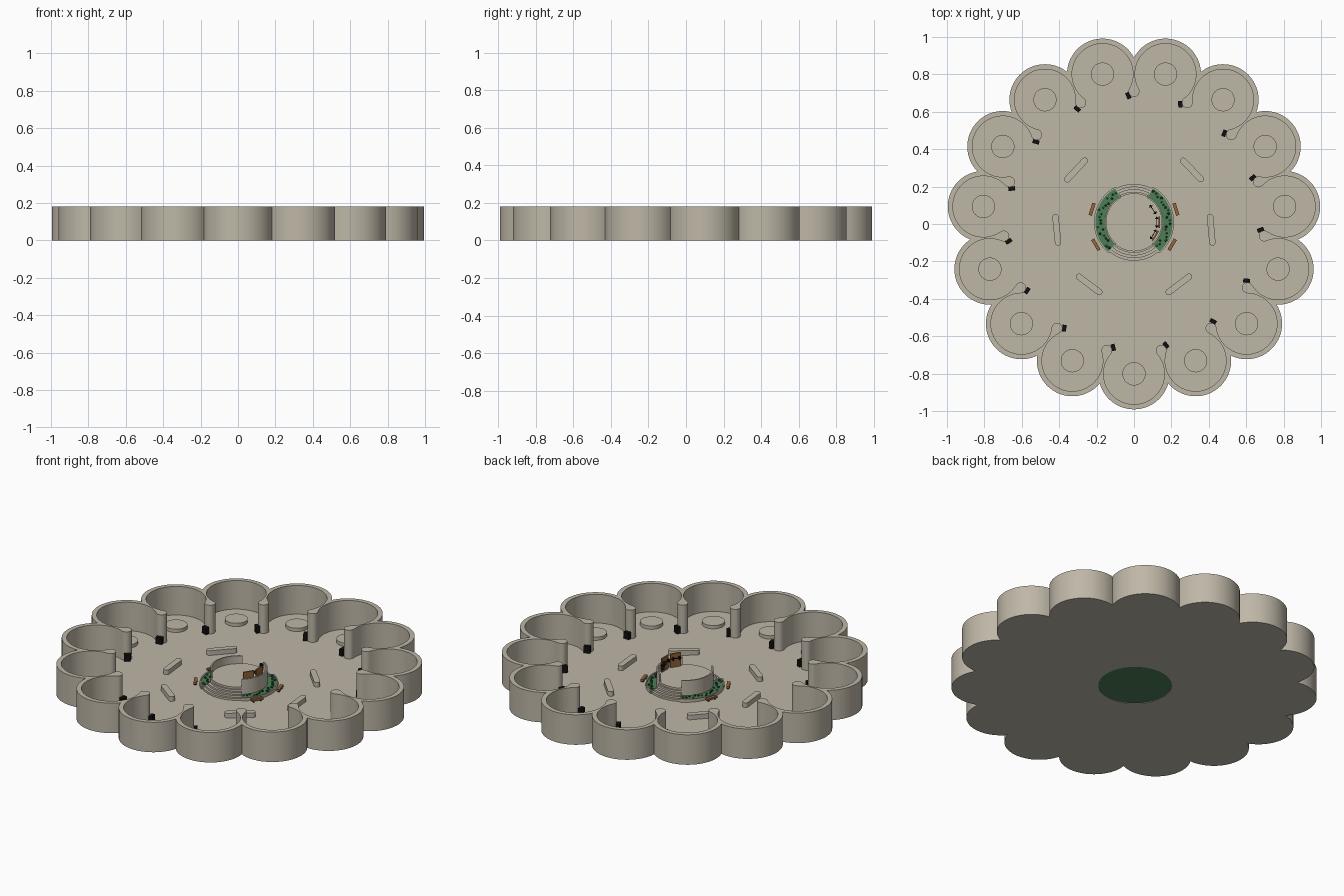
import bpy, bmesh, math, random
from math import cos, sin, radians, pi
from mathutils import Matrix

if "Cube" in bpy.data.objects:
    bpy.data.objects.remove(bpy.data.objects["Cube"])

random.seed(4)
CY = 0.009            # plan centre, so the bounding box is centred
FLOOR = 0.008
STEP = radians(24)    # 15 lobes

def mat(name, c):
    m = bpy.data.materials.new(name)
    m.diffuse_color = (*c, 1)
    m.use_nodes = True
    m.node_tree.nodes["Principled BSDF"].inputs["Base Color"].default_value = m.diffuse_color
    return m

STONE = mat("warm stone", (0.52, 0.475, 0.39))
GRASS = mat("planting green", (0.075, 0.21, 0.095))
LEAF = mat("dark leaf", (0.015, 0.07, 0.025))
WOOD = mat("brown wood", (0.30, 0.13, 0.04))
BLACK = mat("black", (0.005, 0.005, 0.005))

def finish(bm, name, m):
    bmesh.ops.recalc_face_normals(bm, faces=bm.faces)
    me = bpy.data.meshes.new(name)
    bm.to_mesh(me)
    bm.free()
    me.materials.append(m)
    me.shade_smooth()
    me.set_sharp_from_angle(angle=radians(35))
    ob = bpy.data.objects.new(name, me)
    ob.location.y = CY
    bpy.context.collection.objects.link(ob)
    return ob

def prism(name, loops, z0, z1, m):
    """Upright prism from an outline and optional hole outlines."""
    bm = bmesh.new()
    rings = []
    for z in (z0, z1):
        edges, level = [], []
        for lp in loops:
            vs = [bm.verts.new((x, y, z)) for x, y in lp]
            edges += [bm.edges.new((vs[i - 1], vs[i])) for i in range(len(vs))]
            level.append(vs)
        bmesh.ops.triangle_fill(bm, use_beauty=True, edges=edges)
        rings.append(level)
    for a, b in zip(*rings):
        for i in range(len(a)):
            bm.faces.new((a[i - 1], a[i], b[i], b[i - 1]))
    return finish(bm, name, m)

def arc(cx, cy, r, a0, a1, n):
    return [(cx + r * cos(a0 + (a1 - a0) * i / n), cy + r * sin(a0 + (a1 - a0) * i / n))
            for i in range(n + 1)]

def circle(r, n=64, cx=0, cy=0):
    return arc(cx, cy, r, 0, 2 * pi, n)[:-1]

def sector(r0, r1, d0, d1, n=28):
    a, b = radians(d0), radians(d1)
    return arc(0, 0, r1, a, b, n) + arc(0, 0, r0, b, a, n)

def turn(pts, a):
    return [(x * cos(a) - y * sin(a), x * sin(a) + y * cos(a)) for x, y in pts]

def box(name, x, y, z, size, ang, m):
    bm = bmesh.new()
    bmesh.ops.create_cube(bm, size=1, matrix=Matrix.Translation((x, y, z)) @
                          Matrix.Rotation(ang, 4, 'Z') @ Matrix.Diagonal((*size, 1)))
    return finish(bm, name, m)

# Plan outlines: scalloped outside, round rooms with bulb-ended dividers inside
R, RO, RI, SB = 0.81, 0.19, 0.163, 0.70
half = STEP / 2
s = R * cos(half) + math.sqrt(RO ** 2 - (R * sin(half)) ** 2)
ao = math.atan2(s * sin(half), s * cos(half) - R)
bx, by = SB * cos(half), SB * sin(half)
ai = math.atan2(by, bx - R)
rb = math.hypot(bx - R, by) - RI
outer, inner = [], []
for k in range(15):
    a = -pi / 2 + k * STEP
    outer += turn(arc(R, 0, RO, -ao, ao, 28)[:-1], a)
    b0 = ai - pi
    b1 = 2 * half - b0 - 2 * pi
    b1 = (half - pi) - (b0 - (half - pi))
    inner += turn(arc(R, 0, RI, -ai, ai, 36)[:-1] + arc(bx, by, rb, b0, b1, 14)[:-1], a)

prism("floor_slab", [outer, circle(0.2)], 0, FLOOR, STONE)
prism("scalloped_wall", [outer, inner], FLOOR, 0.18, STONE)

# Round podium in each room, and a black screen beside each divider
for k in range(15):
    a = -pi / 2 + k * STEP
    prism("room_podium", [circle(0.062, 40, R * cos(a), R * sin(a))], FLOOR, 0.028, STONE)
    d = a + half
    p = d + radians(2.6)
    box("divider_screen", 0.678 * cos(p), 0.678 * sin(p), 0.032, (0.036, 0.022, 0.04),
        d + radians(26), BLACK)

# Long rounded benches in the hall
for x, y, deg in ((0.31, 0.28, -46), (-0.31, 0.28, 47), (0.413, -0.04, 95),
                  (-0.413, -0.04, 96), (0.24, -0.332, 37), (-0.24, -0.332, -37)):
    cap = arc(0.068, 0, 0.017, -pi / 2, pi / 2, 10) + arc(-0.068, 0, 0.017, pi / 2, 1.5 * pi, 10)
    prism("hall_bench", [[(x + u, y + v) for u, v in turn(cap, radians(deg))]],
          FLOOR, 0.036, STONE)

# Central stage on a green base, with steps at both openings
prism("green_base", [circle(0.2)], 0.003, FLOOR, GRASS)
STAGE = 0.065
prism("stage", [circle(0.155)], FLOOR, STAGE, STONE)
for i in range(4):
    for d0, d1 in ((62, 118), (-130, -50)):
        prism("stage_step", [sector(0.15, 0.205 - i * 0.014, d0, d1)],
              FLOOR, FLOOR + (i + 1) * 0.0115, STONE)

# Planters and curved screens on the two sides
for d0, d1 in ((-50, 62), (118, 230)):
    prism("curved_screen", [sector(0.148, 0.156, d0, d1)], FLOOR, 0.112, STONE)
    prism("planting_bed", [sector(0.156, 0.207, d0, d1)], FLOOR, 0.022, GRASS)
    prism("planter_rim", [sector(0.207, 0.214, d0, d1)], FLOOR, 0.027, STONE)
    for d in (d0, d1):
        prism("planter_end", [sector(0.156, 0.21, d - 1, d + 1, 2)], FLOOR, 0.027, STONE)
    for i in range(20):
        a = radians(d0 + 4 + (d1 - d0 - 8) * i / 19)
        r = random.uniform(0.168, 0.198)
        bm = bmesh.new()
        bmesh.ops.create_icosphere(bm, subdivisions=1, radius=random.uniform(0.005, 0.008),
                                   matrix=Matrix.Translation((r * cos(a), r * sin(a), 0.025)))
        finish(bm, "shrub", LEAF if i % 3 else GRASS)

# Wooden seats around the planters
for x, y in ((0.224, 0.07), (0.204, -0.12)):
    for sx in (1, -1):
        box("wood_seat", sx * x, y, 0.022, (0.018, 0.068, 0.012), math.atan2(y, sx * x), WOOD)
        for t in (-0.022, 0.022):
            a = math.atan2(y, sx * x)
            box("seat_foot", sx * x - t * sin(a), y + t * cos(a), 0.012,
                (0.012, 0.006, 0.01), a, BLACK)

# Wooden panels with double-headed black markers on the stage
for deg in (-32, 0, 34):
    a = radians(deg)
    if deg < 30:
        box("wood_panel", 0.135 * cos(a), 0.135 * sin(a), 0.106, (0.008, 0.062, 0.082), a, WOOD)
    x, y = 0.122 * cos(a), 0.122 * sin(a)
    box("marker_bar", x, y, 0.12, (0.004, 0.034, 0.004), a, BLACK)
    for sgn in (1, -1):
        bm = bmesh.new()
        bmesh.ops.create_cone(
            bm, cap_ends=True, segments=10, radius1=0.012, radius2=0, depth=0.014,
            matrix=Matrix.Translation((x - sgn * 0.024 * sin(a), y + sgn * 0.024 * cos(a), 0.12))
            @ Matrix.Rotation(a, 4, 'Z') @ Matrix.Rotation(-sgn * pi / 2, 4, 'X'))
        finish(bm, "marker_head", BLACK)
